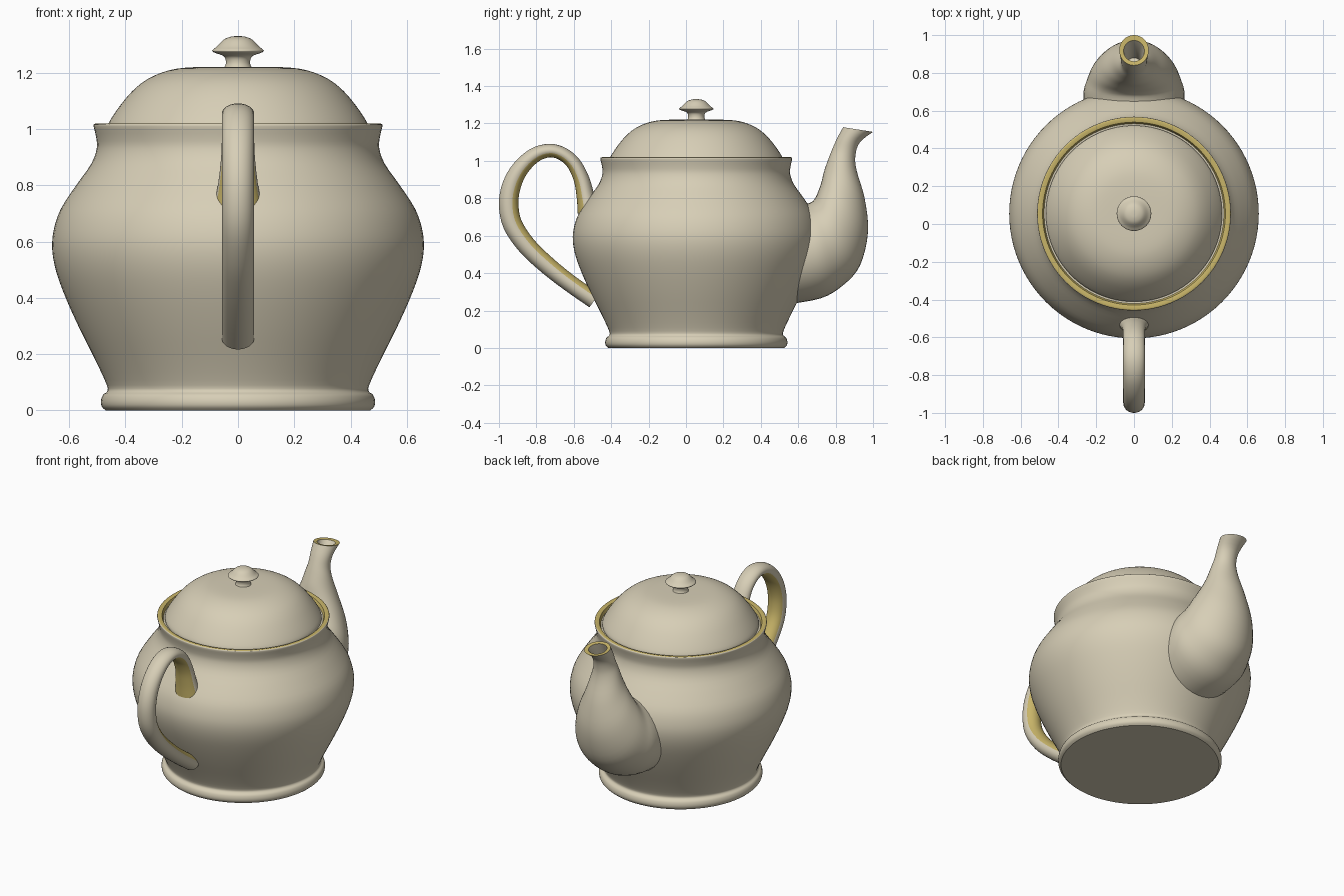
import bpy
import math

default = bpy.data.objects.get("Cube")
if default:
    bpy.data.objects.remove(default, do_unlink=True)

AXIS_Y = 0.055  # the pot's turning axis


def make_material(name, rgb):
    mat = bpy.data.materials.new(name)
    mat.use_nodes = True
    mat.diffuse_color = (*rgb, 1)
    mat.node_tree.nodes["Principled BSDF"].inputs["Base Color"].default_value = (*rgb, 1)
    return mat


CREAM = make_material("cream glaze", (0.68, 0.62, 0.47))
GOLD = make_material("gold trim", (0.58, 0.46, 0.14))


def spline(points, steps):
    """Catmull-Rom resampling of tuples of any length."""
    out = []
    last = len(points) - 1
    for i in range(last):
        a, b = points[max(i - 1, 0)], points[i]
        c, d = points[i + 1], points[min(i + 2, last)]
        for s in range(steps):
            t = s / steps
            out.append(tuple(
                0.5 * (2 * q + (r - p) * t + (2 * p - 5 * q + 4 * r - u) * t * t
                       + (3 * q - p - 3 * r + u) * t ** 3)
                for p, q, r, u in zip(a, b, c, d)))
    return out + [points[-1]]


def loft(name, rings, is_gold, angle=40):
    """Skin closed rings; is_gold(ring index, side index) picks the trim faces."""
    n = len(rings[0])
    verts = [v for ring in rings for v in ring]
    faces, gold = [], []
    for i in range(len(rings) - 1):
        for k in range(n):
            j = (k + 1) % n
            faces.append((i * n + k, i * n + j, (i + 1) * n + j, (i + 1) * n + k))
            gold.append(int(is_gold(i, k)))
    for start, flip in ((0, True), ((len(rings) - 1) * n, False)):
        cap = list(range(start, start + n))
        faces.append(cap[::-1] if flip else cap)
        gold.append(0)
    mesh = bpy.data.meshes.new(name)
    mesh.from_pydata(verts, [], faces)
    mesh.materials.append(CREAM)
    mesh.materials.append(GOLD)
    mesh.polygons.foreach_set("material_index", gold)
    mesh.update()
    obj = bpy.data.objects.new(name, mesh)
    bpy.context.collection.objects.link(obj)
    bpy.ops.object.select_all(action="DESELECT")
    obj.select_set(True)
    bpy.context.view_layer.objects.active = obj
    bpy.ops.object.mode_set(mode="EDIT")
    bpy.ops.mesh.select_all(action="SELECT")
    bpy.ops.mesh.normals_make_consistent(inside=False)
    bpy.ops.object.mode_set(mode="OBJECT")
    bpy.ops.object.shade_smooth_by_angle(angle=math.radians(angle))
    return obj


def lathe(name, profile, is_gold=lambda i, k: False, sides=96):
    turns = [2 * math.pi * k / sides for k in range(sides)]
    rings = [[(r * math.cos(t), AXIS_Y + r * math.sin(t), z) for t in turns]
             for r, z in profile]
    return loft(name, rings, is_gold)


# Pot body with foot, belly and collar, then the gold lip and the lid seat
outside = spline([(0.47, 0), (0.484, 0.014), (0.487, 0.034), (0.48, 0.055),
                  (0.465, 0.068), (0.466, 0.09), (0.5, 0.165), (0.56, 0.285),
                  (0.61, 0.395), (0.645, 0.49), (0.66, 0.57), (0.655, 0.64),
                  (0.63, 0.715), (0.575, 0.80), (0.522, 0.875), (0.502, 0.93),
                  (0.504, 0.97), (0.513, 1.01), (0.51, 1.018)], 3)
lip = [(0.503, 1.02), (0.484, 1.015), (0.476, 0.995), (0.4, 0.99)]
first_lip = len(outside) - 1
lathe("pot_body", outside + lip, lambda i, k: first_lip <= i < first_lip + 3)

# Domed lid
lathe("lid", spline([(0.465, 0.992), (0.463, 1.015), (0.425, 1.075), (0.375, 1.135),
                     (0.32, 1.178), (0.25, 1.207), (0.17, 1.219), (0.03, 1.221)], 4))

# Lid knob
lathe("lid_knob", spline([(0.05, 1.215), (0.043, 1.235), (0.05, 1.258), (0.085, 1.272),
                          (0.091, 1.28), (0.075, 1.293), (0.05, 1.318),
                          (0.025, 1.328), (0.003, 1.33)], 4), sides=40)


def section(inner, outer, width, sides):
    """Ellipse across the yz segment inner-outer, starting at the inner point."""
    ring = []
    for k in range(sides):
        t = 2 * math.pi * k / sides
        f = (1 - math.cos(t)) / 2
        ring.append((width * math.sin(t),
                     inner[0] + (outer[0] - inner[0]) * f,
                     inner[1] + (outer[1] - inner[1]) * f))
    return ring


# Spout: inner y, inner z, outer y, outer z, half width
spout_path = spline([(0.56, 0.75, 0.52, 0.23, 0.26), (0.66, 0.775, 0.72, 0.265, 0.268),
                     (0.69, 0.80, 0.84, 0.335, 0.247), (0.71, 0.845, 0.93, 0.44, 0.218),
                     (0.725, 0.89, 0.973, 0.62, 0.172), (0.74, 0.95, 0.955, 0.80, 0.12),
                     (0.765, 1.02, 0.912, 0.95, 0.085), (0.785, 1.07, 0.906, 1.03, 0.068),
                     (0.81, 1.125, 0.93, 1.10, 0.069), (0.84, 1.18, 1.0, 1.155, 0.078)], 4)
mouth = [(0.861, 1.174, 0.972, 1.156, 0.055), (0.84, 1.12, 0.92, 1.10, 0.045),
         (0.80, 1.03, 0.88, 0.99, 0.04)]
rim = len(spout_path) - 1
loft("spout", [section(p[0:2], p[2:4], p[4], 40) for p in spout_path + mouth],
     lambda i, k: i == rim)

# Handle: centre y, centre z, half thickness, half width, from upper to lower joint
handle_path = spline([(-0.52, 0.73, 0.06, 0.085), (-0.537, 0.81, 0.048, 0.07),
                      (-0.558, 0.90, 0.042, 0.06), (-0.60, 0.985, 0.038, 0.057),
                      (-0.66, 1.037, 0.036, 0.057), (-0.73, 1.055, 0.036, 0.057),
                      (-0.81, 1.03, 0.04, 0.057), (-0.885, 0.96, 0.045, 0.057),
                      (-0.932, 0.87, 0.05, 0.057), (-0.948, 0.77, 0.052, 0.057),
                      (-0.927, 0.66, 0.052, 0.057), (-0.85, 0.545, 0.05, 0.057),
                      (-0.74, 0.44, 0.048, 0.057), (-0.62, 0.345, 0.046, 0.057),
                      (-0.49, 0.255, 0.046, 0.057)], 4)
rings = []
for i, (y, z, thick, width) in enumerate(handle_path):
    before = handle_path[max(i - 1, 0)]
    after = handle_path[min(i + 1, len(handle_path) - 1)]
    dy, dz = after[0] - before[0], after[1] - before[1]
    size = math.hypot(dy, dz)
    ny, nz = -dz / size * thick, dy / size * thick  # towards the loop's inside
    rings.append(section((y + ny, z + nz), (y - ny, z - nz), width, 32))
loft("handle", rings, lambda i, k: min(k, 31 - k) < 6)
